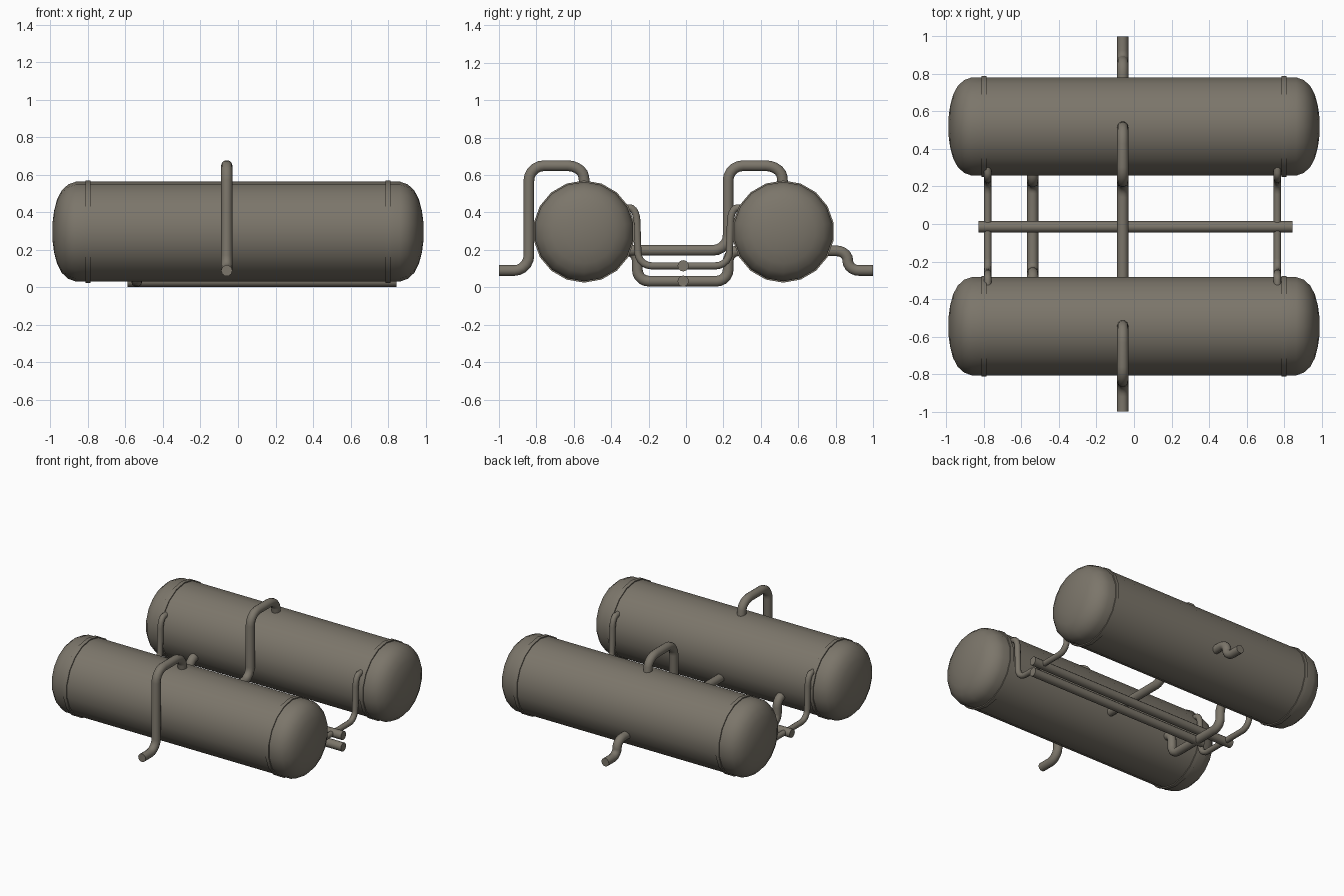
import bpy, bmesh, math
from mathutils import Vector

if "Cube" in bpy.data.objects:
    bpy.data.objects.remove(bpy.data.objects["Cube"])

metal = bpy.data.materials.new("grey_brown_metal")
metal.diffuse_color = (0.2, 0.18, 0.145, 1)
metal.use_nodes = True
metal.node_tree.nodes["Principled BSDF"].inputs["Base Color"].default_value = metal.diffuse_color


def add_mesh(name, mesh, angle=50):
    mesh.materials.clear()
    mesh.materials.append(metal)
    ob = bpy.data.objects.new(name, mesh)
    bpy.context.collection.objects.link(ob)
    bpy.ops.object.select_all(action='DESELECT')
    ob.select_set(True)
    bpy.context.view_layer.objects.active = ob
    bpy.ops.object.shade_smooth_by_angle(angle=math.radians(angle))
    return ob


def lathe_x(name, profile, y, z, sides=18):
    """Revolve (x, radius) points about an axis along x; end rings are capped."""
    bm = bmesh.new()
    rings = []
    for x, r in profile:
        rings.append([bm.verts.new((x, y + r * math.sin(a), z + r * math.cos(a)))
                      for a in (2 * math.pi * i / sides for i in range(sides))])
    for a, b in zip(rings, rings[1:]):
        for i in range(sides):
            j = (i + 1) % sides
            bm.faces.new((a[i], a[j], b[j], b[i]))
    bm.faces.new(rings[0])
    bm.faces.new(rings[-1])
    bmesh.ops.recalc_face_normals(bm, faces=bm.faces)
    me = bpy.data.meshes.new(name)
    bm.to_mesh(me)
    bm.free()
    return add_mesh(name, me)


def rounded(points, bend, steps=5):
    """Replace inner corners of a path with smooth bends."""
    pts = [Vector(p) for p in points]
    out = [pts[0]]
    for a, c, b in zip(pts, pts[1:], pts[2:]):
        p = c + (a - c).normalized() * min(bend, (a - c).length * 0.49)
        q = c + (b - c).normalized() * min(bend, (b - c).length * 0.49)
        for k in range(steps + 1):
            t = k / steps
            # blend between a quadratic curve and a fuller corner
            w = 1.41 * t * (1 - t)
            s = (1 - t) ** 2 + w + t ** 2
            out.append((p * (1 - t) ** 2 + c * w + q * t ** 2) / s)
    return out + [pts[-1]]


def pipe(name, x, yz, radius, bend=0.08):
    """Bent pipe lying in the plane at the given x."""
    cu = bpy.data.curves.new(name, 'CURVE')
    cu.dimensions = '3D'
    cu.bevel_depth = radius
    cu.bevel_resolution = 3
    cu.use_fill_caps = True
    path = rounded([(x, y, z) for y, z in yz], bend)
    sp = cu.splines.new('POLY')
    sp.points.add(len(path) - 1)
    for pt, co in zip(sp.points, path):
        pt.co = (*co, 1)
    tmp = bpy.data.objects.new(name + "_path", cu)
    bpy.context.collection.objects.link(tmp)
    dg = bpy.context.evaluated_depsgraph_get()
    me = bpy.data.meshes.new_from_object(tmp.evaluated_get(dg))
    bpy.data.objects.remove(tmp)
    add_mesh(name, me)


# Tanks with domed ends and two bands each
R, TZ = 0.266, 0.298
dome = [(0.80, R), (0.865, R), (0.905, 0.252), (0.94, 0.22), (0.965, 0.172),
        (0.981, 0.11), (0.989, 0.05), (0.99, 0.006)]
shell = [(-x, r) for x, r in reversed(dome)] + dome
for label, y in (("front", -0.545), ("back", 0.52)):
    lathe_x(label + "_tank", shell, y, TZ)
    for side, s in (("left", -1), ("right", 1)):
        lathe_x(f"{label}_tank_{side}_band",
                [(s * 0.80 - 0.013, 0.273), (s * 0.80 + 0.013, 0.273)], y, TZ)

# Main flow line: inlet, link between the tanks, outlet
X = -0.06
pipe("inlet_pipe", X, [(-1, 0.09), (-0.84, 0.09), (-0.84, 0.65),
                       (-0.553, 0.65), (-0.54, 0.53)], 0.03)
pipe("tank_link_pipe", X, [(-0.34, 0.198), (0.225, 0.198), (0.225, 0.65),
                           (0.507, 0.65), (0.52, 0.53)], 0.03)
pipe("outlet_pipe", X, [(0.72, 0.195), (0.865, 0.195), (0.865, 0.09), (1, 0.09)], 0.03, 0.06)

# Drain pipe with its collecting header
pipe("drain_pipe", -0.54, [(-0.36, 0.195), (-0.26, 0.195), (-0.26, 0.033),
                           (0.225, 0.033), (0.225, 0.195), (0.33, 0.195)], 0.03, 0.06)
lathe_x("lower_header", [(-0.59, 0.03), (0.845, 0.03)], -0.015, 0.033, 12)

# Thin balance pipes with the upper header
for label, x in (("left", -0.78), ("right", 0.765)):
    pipe(label + "_balance_pipe", x,
         [(-0.335, 0.425), (-0.265, 0.425), (-0.255, 0.115),
          (0.23, 0.115), (0.24, 0.425), (0.31, 0.425)], 0.02, 0.07)
lathe_x("upper_header", [(-0.83, 0.03), (0.845, 0.03)], -0.015, 0.115, 12)
